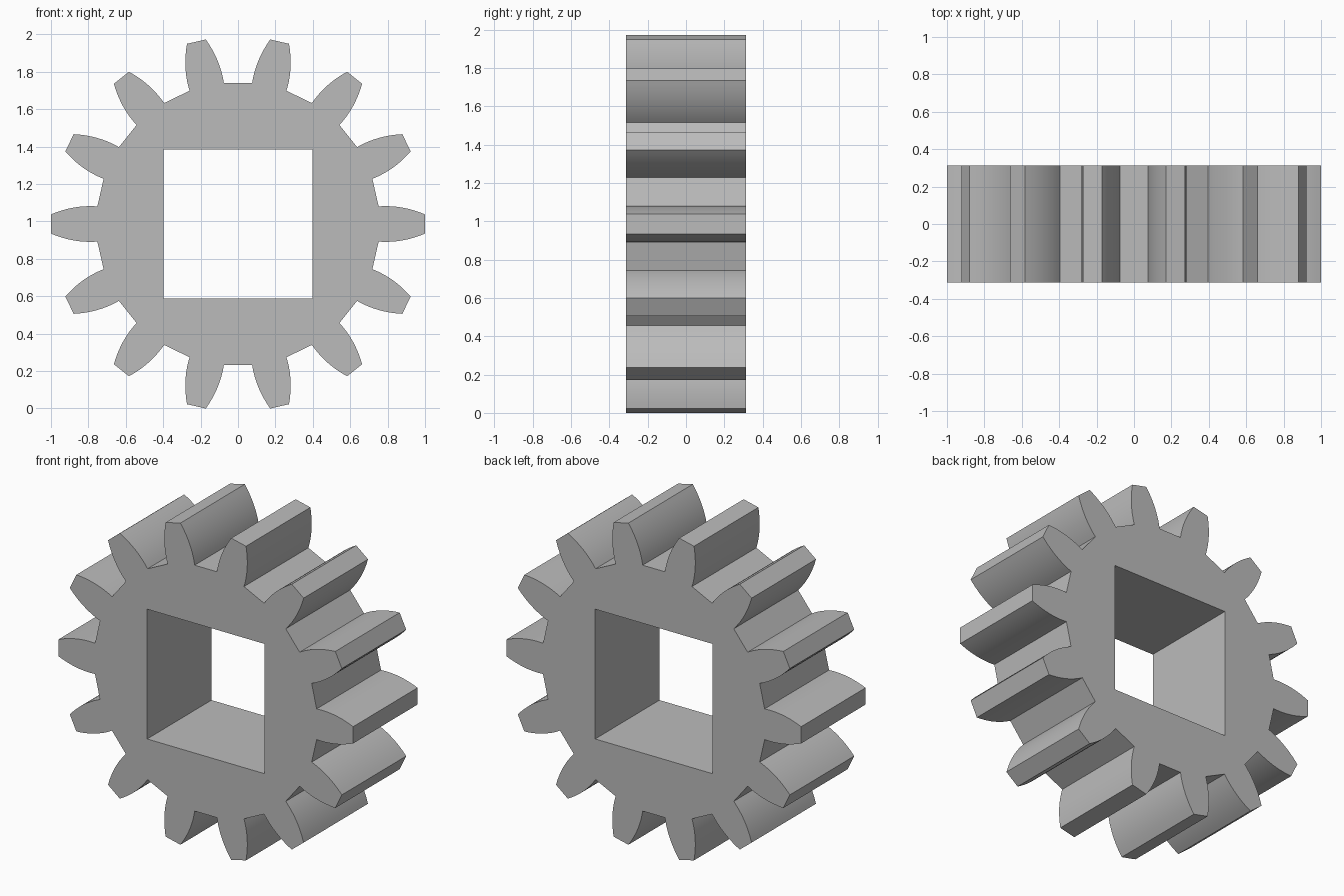
import bpy, bmesh
from math import sin, cos, pi, radians
from mathutils import Vector

TEETH = 14
CENTRE_Z = 0.986
HALF_DEPTH = 0.312
ROOT, TIP = 0.752, 1.0      # distances along each tooth
HOLE = 0.398                # half side of the square bore
STEPS = 10                  # segments along each curved flank

if "Cube" in bpy.data.objects:
    bpy.data.objects.remove(bpy.data.objects["Cube"])

# Plain grey material
grey = bpy.data.materials.new("grey")
grey.use_nodes = True
colour = (0.5, 0.5, 0.5, 1)
grey.diffuse_color = colour
grey.node_tree.nodes["Principled BSDF"].inputs["Base Color"].default_value = colour


def tooth(angle):
    """Outline points of one curved tooth, turned to the given angle."""
    flank = []
    for i in range(STEPS + 1):
        r = ROOT + (TIP - ROOT) * i / STEPS
        flank.append((r, 0.0955 - (r - 0.79) ** 2))
    outline = [(r, -w) for r, w in flank] + flank[::-1]
    return [(r * cos(angle) - w * sin(angle), r * sin(angle) + w * cos(angle))
            for r, w in outline]


def add_loop(bm, points):
    """Closed chain of edges on the front plane."""
    verts = [bm.verts.new((x, -HALF_DEPTH, z + CENTRE_Z)) for x, z in points]
    return [bm.edges.new((v, verts[i - 1])) for i, v in enumerate(verts)]


# Gear profile with a square bore
bm = bmesh.new()
rim = [p for k in range(TEETH) for p in tooth(2 * pi * k / TEETH)]
bore = [(-HOLE, -HOLE), (HOLE, -HOLE), (HOLE, HOLE), (-HOLE, HOLE)]
edges = add_loop(bm, rim) + add_loop(bm, bore)
bmesh.ops.triangle_fill(bm, edges=edges, use_beauty=True, normal=Vector((0, -1, 0)))

# Thicken the profile, keeping the front face
front = bm.faces[:]
result = bmesh.ops.extrude_face_region(bm, geom=front, use_keep_orig=True)
moved = [g for g in result["geom"] if isinstance(g, bmesh.types.BMVert)]
bmesh.ops.translate(bm, verts=moved, vec=(0, 2 * HALF_DEPTH, 0))
bmesh.ops.recalc_face_normals(bm, faces=bm.faces[:])

mesh = bpy.data.meshes.new("gear")
bm.to_mesh(mesh)
bm.free()
mesh.materials.append(grey)
gear = bpy.data.objects.new("gear", mesh)
bpy.context.collection.objects.link(gear)

# Smooth flanks, crisp corners
mesh.shade_smooth()
mesh.set_sharp_from_angle(angle=radians(20))
